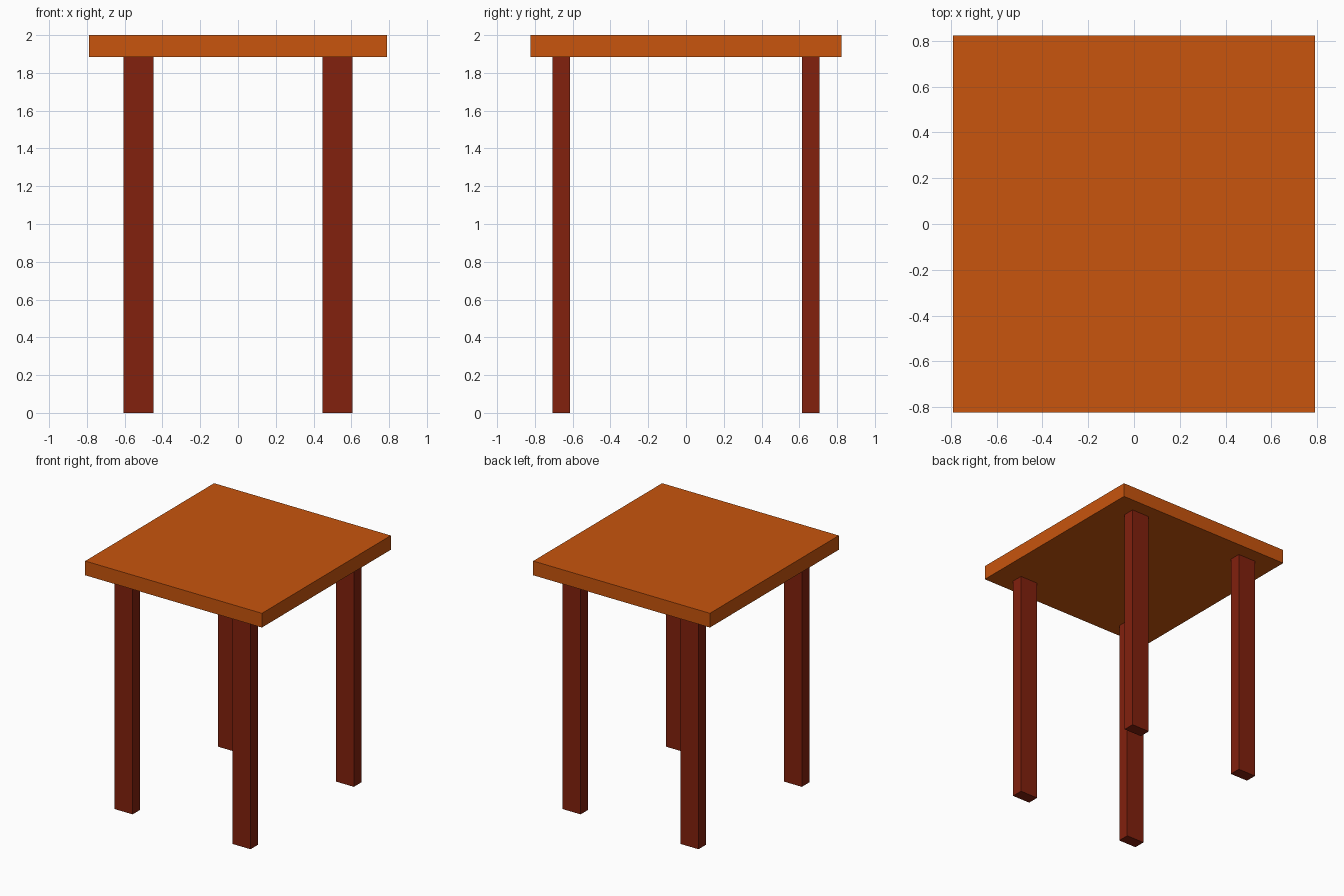
import bpy

if "Cube" in bpy.data.objects:
    bpy.data.objects.remove(bpy.data.objects["Cube"])


def material(name, color):
    mat = bpy.data.materials.new(name)
    mat.diffuse_color = color
    mat.use_nodes = True
    mat.node_tree.nodes["Principled BSDF"].inputs["Base Color"].default_value = mat.diffuse_color
    return mat


def box(name, center, size, mat):
    bpy.ops.mesh.primitive_cube_add(size=1, location=center)
    obj = bpy.context.object
    obj.name = name
    obj.scale = size
    bpy.ops.object.transform_apply(location=False, rotation=False, scale=True)
    obj.data.materials.append(mat)
    return obj


orange_wood = material("orange wood", (0.58, 0.089, 0.004, 1))
red_wood = material("red wood", (0.223, 0.015, 0.004, 1))

TOP_Z, UNDERSIDE_Z = 2.0, 1.885

# Seat slab
box("seat", (0, 0, (TOP_Z + UNDERSIDE_Z) / 2),
    (1.58, 1.646, TOP_Z - UNDERSIDE_Z), orange_wood)

# Four rectangular legs, standing on the ground and meeting the underside
for y_name, y in (("front", -0.66), ("back", 0.66)):
    for x_name, x in (("left", -0.527), ("right", 0.527)):
        box(f"{y_name}_{x_name}_leg", (x, y, UNDERSIDE_Z / 2),
            (0.16, 0.094, UNDERSIDE_Z), red_wood)
